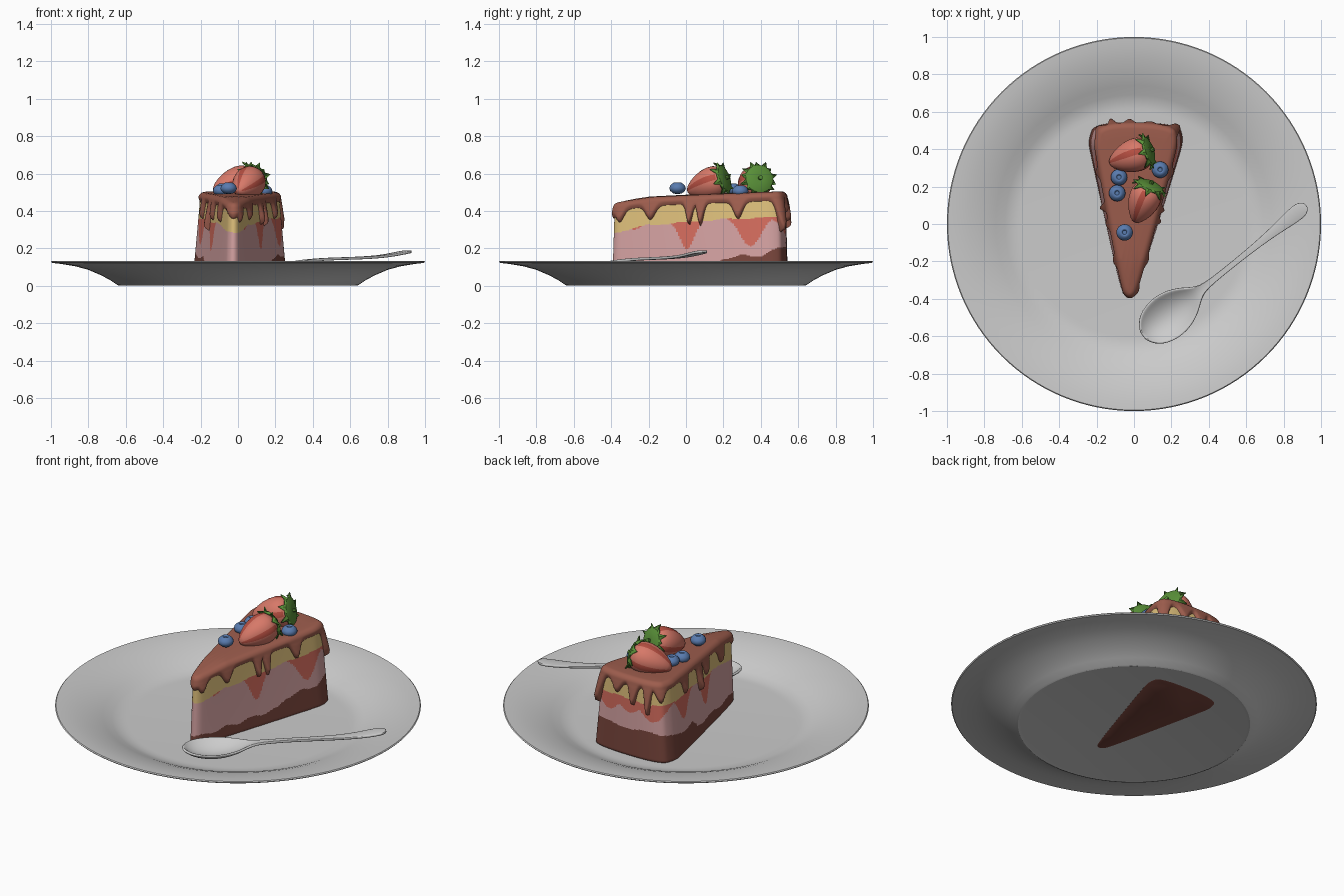
import bpy, math
from mathutils import Vector

if "Cube" in bpy.data.objects:
    bpy.data.objects.remove(bpy.data.objects["Cube"])

def mat(name, r, g, b):
    m = bpy.data.materials.new(name)
    m.diffuse_color = (r, g, b, 1)
    m.use_nodes = True
    m.node_tree.nodes["Principled BSDF"].inputs["Base Color"].default_value = m.diffuse_color
    return m

CERAMIC = mat("pale_grey", .6, .6, .6)
CHOC = mat("chocolate", .34, .11, .075)
BASE = mat("dark_biscuit", .19, .06, .045)
PINK = mat("pink_cream", .66, .36, .36)
JAM = mat("jam_red", .66, .15, .11)
SPONGE = mat("yellow_sponge", .74, .53, .2)
BERRY = mat("strawberry", .68, .19, .14)
BERRY2 = mat("strawberry_dark", .48, .08, .055)
GREEN = mat("leaf_green", .1, .28, .04)
BLUE = mat("blueberry", .1, .2, .43)

def build(name, verts, faces, mats, rule=None, angle=40):
    me = bpy.data.meshes.new(name)
    me.from_pydata([tuple(v) for v in verts], [], faces)
    ob = bpy.data.objects.new(name, me)
    bpy.context.collection.objects.link(ob)
    for m in mats:
        me.materials.append(m)
    if rule:
        for p in me.polygons:
            p.material_index = rule(p.center)
    bpy.ops.object.select_all(action='DESELECT')
    ob.select_set(True)
    bpy.context.view_layer.objects.active = ob
    bpy.ops.object.shade_smooth_by_angle(angle=math.radians(angle))
    return ob

def bridge(n, rows):
    """Quads joining closed rings of n points."""
    return [(r*n + i, r*n + (i+1) % n, (r+1)*n + (i+1) % n, (r+1)*n + i)
            for r in range(rows - 1) for i in range(n)]

def lathe(profile, n):
    """Rings up the z axis, closed with flat caps."""
    v = [(r*math.cos(2*math.pi*i/n), r*math.sin(2*math.pi*i/n), z)
         for r, z in profile for i in range(n)]
    k = len(profile)
    return v, bridge(n, k) + [tuple(range(n))[::-1], tuple(range((k-1)*n, k*n))]

def interp(pts, x):
    for (a, fa), (b, fb) in zip(pts, pts[1:]):
        if x <= b:
            t = max(0, (x - a) / (b - a))
            return fa + (fb - fa)*t
    return pts[-1][1]

# Plate
v, f = lathe([(.62, .003), (.635, 0), (.645, .004), (.68, .028), (.73, .055), (.8, .085),
              (.87, .104), (.95, .117), (.995, .122), (1, .128), (.995, .133), (.95, .13),
              (.88, .118), (.8, .096), (.74, .073), (.69, .05), (.65, .037), (.62, .034),
              (.6, .033)], 128)
build("plate", v, f, [CERAMIC], angle=30)

# Slice outline: rounded wedge, resampled evenly
pts = [Vector(p) for p in [(-.075, -.345), (-.045, -.395), (-.01, -.395), (.02, -.345),
       (.245, .36), (.27, .46), (.24, .54), (-.21, .55), (-.25, .45), (-.235, .37)]]
for _ in range(4):
    pts = [q for a, b in zip(pts, pts[1:] + pts[:1]) for q in (a*.75 + b*.25, a*.25 + b*.75)]
N = 240
loop = pts + pts[:1]
cum = [0]
for a, b in zip(loop, loop[1:]):
    cum.append(cum[-1] + (b - a).length)
outline, j = [], 0
for i in range(N):
    s = cum[-1]*i/N
    while cum[j+1] < s:
        j += 1
    outline.append(loop[j].lerp(loop[j+1], (s - cum[j]) / (cum[j+1] - cum[j])))
normals = []
for i in range(N):
    t = (outline[(i+2) % N] - outline[i-2]).normalized()
    normals.append(Vector((t.y, -t.x)))

def top(y):
    return interp([(-.4, .445), (-.2, .475), (.1, .488), (.55, .505)], y)

def wall(p, z):
    t = z / .48
    b = .16*max(0, 1 - z/.045)**2
    return Vector((.01 + (p.x - .01)*(1 - .17*t - b), .12 + (p.y - .12)*(1 - .03*t - b)))

def bumps(p, spots):
    return max(d*math.exp(-((p - Vector((x, y))).length / w)**2) for x, y, w, d in spots)

# Cake body with painted layers
R = 80
verts = []
for k in range(R + 1):
    for p in outline:
        z = k/R*(top(p.y) - .02)
        q = wall(p, z)
        verts.append((q.x, q.y, z))
jam_spots = [(.14, 0, .06, .17), (.24, .34, .085, .17), (-.15, .02, .06, .17), (-.23, .3, .08, .17),
             (.15, .55, .1, .11), (0, .55, .1, .09), (-.15, .55, .1, .12), (.04, -.27, .04, .02)]

def layer(c):
    p = Vector((c.x, c.y))
    sponge = interp([(-.4, .28), (-.2, .325), (.2, .355), (.55, .37)], c.y)
    base = interp([(-.4, .085), (.14, .105), (.2, .15), (.42, .165), (.5, .2)], c.y)
    if c.z < base + .008*math.sin(c.y*31 + c.x*23):
        return 0
    if c.z > sponge + .004*math.sin(c.y*24 + c.x*17):
        return 3
    return 2 if c.z > sponge - bumps(p, jam_spots) + .012 else 1

build("cake_slice", verts, bridge(N, R + 1) + [tuple(range(N))[::-1], tuple(range(R*N, (R+1)*N))],
      [BASE, PINK, JAM, SPONGE], layer, 50)

# Chocolate glaze with drips: x, y, width, depth
drips = [(-.03, -.4, .05, .04), (.0, -.36, .03, .07), (.075, -.2, .036, .08), (.14, .015, .022, .12),
         (.165, .075, .022, .15), (.23, .28, .034, .1), (.25, .52, .03, .19), (.1, .55, .04, .07),
         (-.03, .55, .03, .12), (-.14, .55, .022, .2), (-.23, .53, .035, .1), (-.225, .28, .03, .1),
         (-.175, .09, .022, .15), (-.145, .0, .03, .09), (-.1, -.2, .035, .09)]
rows = [[] for _ in range(22)]
for p, n in zip(outline, normals):
    H = top(p.y)
    d = bumps(p, drips)
    zb, ze = H - .052 - d, H - .035
    for k in range(10):
        u = k / 9
        z = zb + (ze - zb)*u
        g = math.sqrt(min(1, u*(ze - zb) / .03))
        off = -.006 + g*(.017 + .17*d*(1 - u)**.7)
        q = wall(p, z) + n*off
        rows[k].append((q.x, q.y, z))
    for k in range(1, 7):
        a = k*math.pi/12
        q = wall(p, ze) + n*(.011 - .035*(1 - math.cos(a)))
        rows[9 + k].append((q.x, q.y, ze + .035*math.sin(a)))
    for k in range(1, 7):
        s = 1 - k/6.2
        x, y = .01 + (q.x - .01)*s, .15 + (q.y - .15)*s
        rows[15 + k].append((x, y, top(y) + .004*(1 - s)))
build("chocolate_glaze", sum(rows, []), bridge(N, 22) + [tuple(range(21*N, 22*N))], [CHOC], None, 80)

# Strawberries with leafy caps
def strawberry(name, tip, base, rad):
    tip, base = Vector(tip), Vector(base)
    rot = (tip - base).to_track_quat('Z', 'Y')
    L = (tip - base).length
    prof = [(.25, -.03), (.6, -.02), (.85, .06), (.97, .18), (1, .32), (.94, .48), (.8, .65),
            (.6, .8), (.38, .92), (.18, .985), (.04, 1)]
    n = 32
    v, f = lathe([(r*rad, h*L) for r, h in prof], n)
    ob = build(name, [base + rot @ Vector(p) for p in v], f, [BERRY, BERRY2], None, 60)
    for i, poly in enumerate(ob.data.polygons):
        if i < n*(len(prof) - 1) and (i % n) % 8 in (0, 1) and 1 < i // n < 9:
            poly.material_index = 1
    # Jagged cap hugging the wide end, plus a short stalk
    m = 28
    cap = []
    for k in range(4):
        for i in range(m):
            r = (.15, .5, .82, 1.13 if i % 2 else .8)[k]*rad
            h = (-.016, -.018, -.006, .028 if i % 2 else .004)[k]
            if k == 3 and i % 4 == 1:
                h -= .035
            a = 2*math.pi*i/m
            cap.append(base + rot @ Vector((r*math.cos(a), r*math.sin(a), h)))
    ob = build(name + "_leaves", cap, bridge(m, 4) + [tuple(range(m))], [GREEN], None, 30)
    s = ob.modifiers.new("thickness", 'SOLIDIFY')
    s.thickness, s.offset = .007, 0
    v, f = lathe([(.012, -.035), (.01, -.01)], 8)
    build(name + "_stalk", [base + rot @ Vector(p) for p in v], f, [GREEN])

strawberry("strawberry_front", (.005, .01, .505), (.085, .2, .572), .086)
strawberry("strawberry_back", (-.13, .325, .51), (.075, .39, .57), .09)

# Blueberries with a dimpled crown
for i, (x, y, z) in enumerate([(-.08, .25, .515), (-.09, .165, .508), (-.05, -.045, .52), (.14, .29, .505)]):
    v, f = lathe([(.006, -.03), (.024, -.026), (.039, -.013), (.044, 0), (.04, .014), (.029, .025),
                  (.02, .031), (.016, .03), (.011, .023)], 24)
    build(f"blueberry_{i+1}", [(a + x, b + y, c + z) for a, b, c in v], f, [BLUE], None, 50)

# Spoon: stations along its length (distance, half width, height, bowl depth)
stations = [(0, .012, .118, 0), (.012, .05, .118, .012), (.04, .085, .118, .03), (.08, .11, .118, .045),
            (.14, .125, .118, .055), (.2, .124, .119, .054), (.26, .108, .121, .045), (.31, .082, .124, .03),
            (.35, .052, .128, .014), (.385, .03, .132, .004), (.43, .018, .136, 0), (.55, .015, .143, 0),
            (.7, .016, .146, 0), (.85, .022, .15, -.002), (.95, .032, .158, -.003), (1.03, .042, .17, -.004),
            (1.08, .042, .178, -.004), (1.105, .03, .181, -.002), (1.117, .01, .182, 0)]
ang = math.radians(38.8)
M = 12
verts = []
for s, w, z, d in stations:
    for k in range(M + 1):
        c = 2*k/M - 1
        verts.append((.05 + s*math.cos(ang) - c*w*math.sin(ang),
                      -.6 + s*math.sin(ang) + c*w*math.cos(ang), z - d*(1 - c*c)))
faces = [(r*(M+1) + k, (r+1)*(M+1) + k, (r+1)*(M+1) + k + 1, r*(M+1) + k + 1)
         for r in range(len(stations) - 1) for k in range(M)]
spoon = build("spoon", verts, faces, [CERAMIC], None, 60)
sol = spoon.modifiers.new("thickness", 'SOLIDIFY')
sol.thickness, sol.offset = .014, 0
sub = spoon.modifiers.new("smooth", 'SUBSURF')
sub.levels = sub.render_levels = 1
